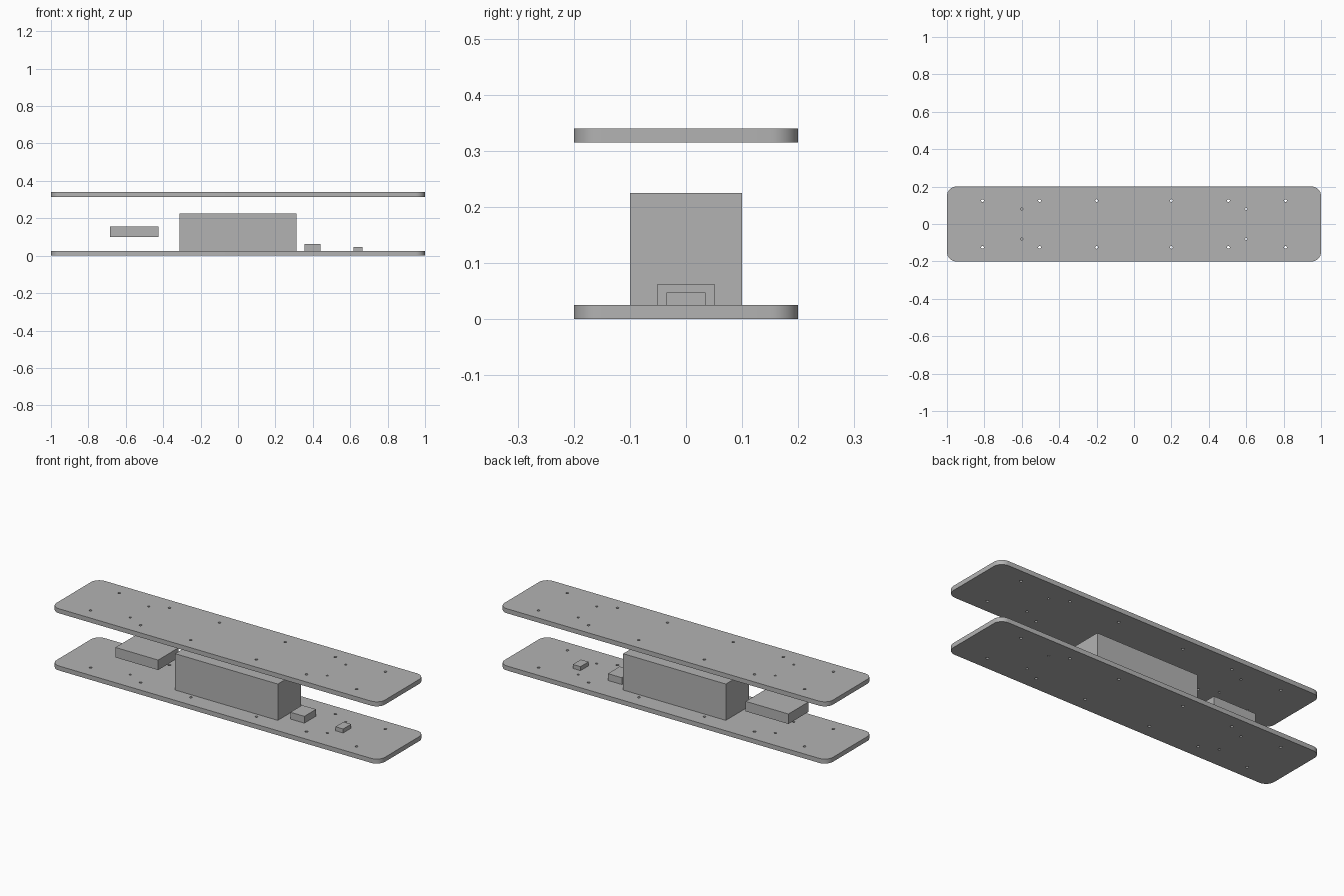
import bpy
import bmesh
from math import cos, sin, pi

cube = bpy.data.objects.get("Cube")
if cube:
    bpy.data.objects.remove(cube, do_unlink=True)

grey = bpy.data.materials.new("plain grey")
grey.use_nodes = True
grey.diffuse_color = (0.45, 0.45, 0.45, 1)
grey.node_tree.nodes["Principled BSDF"].inputs["Base Color"].default_value = grey.diffuse_color

LENGTH, WIDTH, THICK, CORNER = 2.0, 0.4, 0.025, 0.05
CORNER_STEPS, HOLE_SIDES = 8, 16


def finish(bm, name):
    mesh = bpy.data.meshes.new(name)
    bm.to_mesh(mesh)
    bm.free()
    mesh.materials.append(grey)
    obj = bpy.data.objects.new(name, mesh)
    bpy.context.collection.objects.link(obj)
    return obj


def box(name, x0, x1, half_y, z0, z1):
    bm = bmesh.new()
    bmesh.ops.create_cube(bm, size=1)
    bmesh.ops.scale(bm, vec=(x1 - x0, 2 * half_y, z1 - z0), verts=bm.verts)
    bmesh.ops.translate(bm, vec=((x0 + x1) / 2, 0, (z0 + z1) / 2), verts=bm.verts)
    return finish(bm, name)


def add_loop(bm, points):
    verts = [bm.verts.new((x, y, 0)) for x, y in points]
    return [bm.edges.new((a, b)) for a, b in zip(verts, verts[1:] + verts[:1])]


def outline():
    # Rounded rectangle, one arc per corner
    cx, cy = LENGTH / 2 - CORNER, WIDTH / 2 - CORNER
    points = []
    for i, (sx, sy) in enumerate(((1, 1), (-1, 1), (-1, -1), (1, -1))):
        for k in range(CORNER_STEPS + 1):
            a = (i + k / CORNER_STEPS) * pi / 2
            points.append((sx * cx + CORNER * cos(a), sy * cy + CORNER * sin(a)))
    return points


def holes():
    # Mounting holes, mirrored in both directions: x, y, radius
    for x, y, r in ((0.2, 0.125, 0.0075), (0.505, 0.125, 0.0075),
                    (0.81, 0.125, 0.0075), (0.6, 0.08, 0.00625)):
        for sx in (1, -1):
            for sy in (1, -1):
                yield [(sx * x + r * cos(2 * pi * k / HOLE_SIDES),
                        sy * y + r * sin(2 * pi * k / HOLE_SIDES))
                       for k in range(HOLE_SIDES)]


def plate(name, z):
    bm = bmesh.new()
    edges = add_loop(bm, outline())
    for ring in holes():
        edges += add_loop(bm, ring)
    bmesh.ops.triangle_fill(bm, edges=edges, use_beauty=True, normal=(0, 0, 1))
    # Thicken the pierced sheet
    ext = bmesh.ops.extrude_face_region(bm, geom=bm.faces[:], use_keep_orig=True)
    top = [v for v in ext["geom"] if isinstance(v, bmesh.types.BMVert)]
    bmesh.ops.translate(bm, vec=(0, 0, THICK), verts=top)
    bmesh.ops.recalc_face_normals(bm, faces=bm.faces)
    bmesh.ops.translate(bm, vec=(0, 0, z), verts=bm.verts)
    obj = finish(bm, name)
    bpy.ops.object.select_all(action="DESELECT")
    obj.select_set(True)
    bpy.context.view_layer.objects.active = obj
    bpy.ops.object.shade_smooth_by_angle(angle=pi / 6)


# Decks
plate("bottom_plate", 0)
plate("top_plate", 0.315)

# Components between the decks
box("main_block", -0.3125, 0.3125, 0.1, THICK, 0.225)
box("floating_module", -0.685, -0.425, 0.0875, 0.1, 0.155)
box("medium_module", 0.355, 0.44, 0.051, THICK, 0.0625)
box("small_module", 0.618, 0.665, 0.035, THICK, 0.047)
